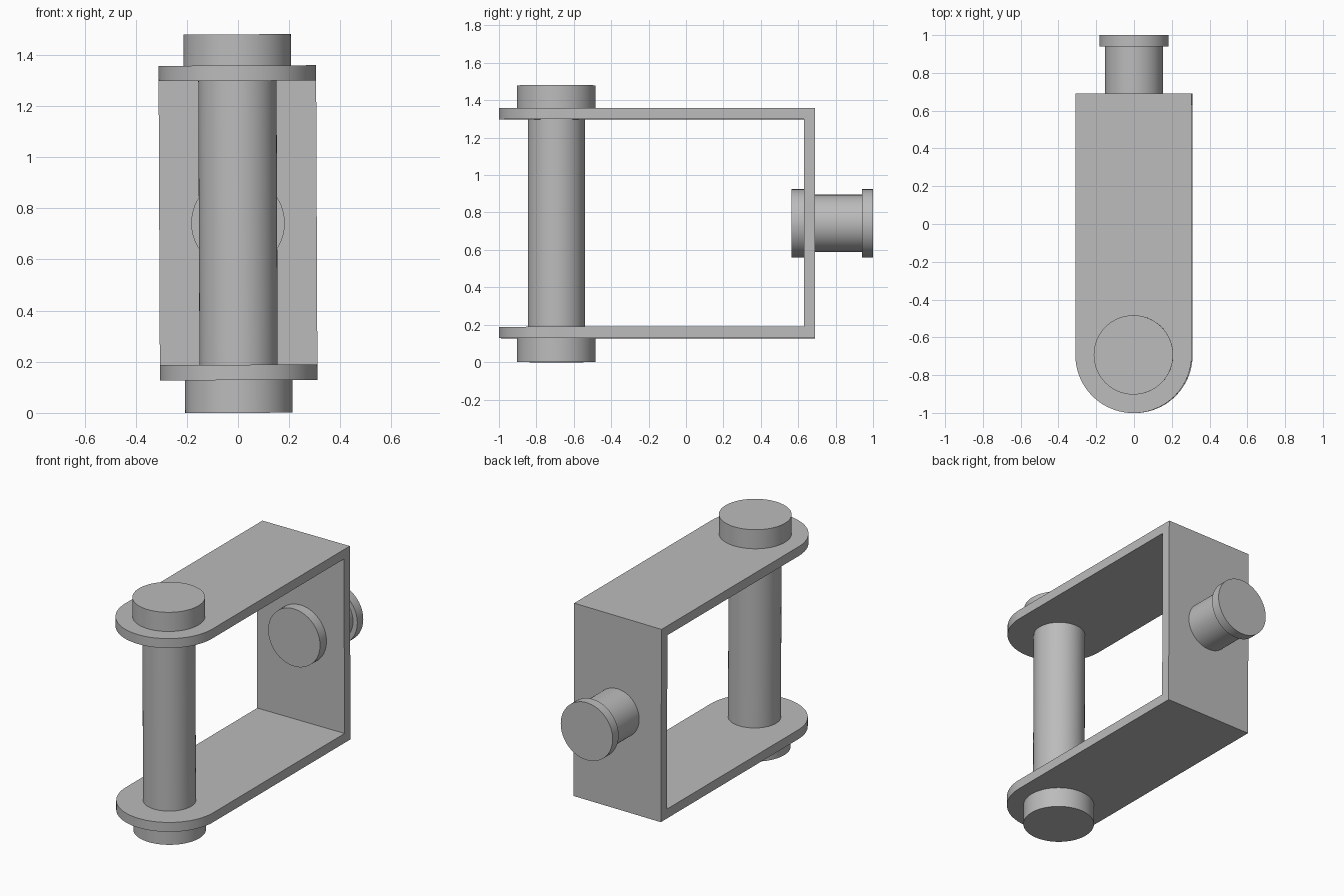
import bpy
import bmesh
from math import pi, cos, sin, radians
from mathutils import Matrix, Vector

cube = bpy.data.objects.get("Cube")
if cube:
    bpy.data.objects.remove(cube, do_unlink=True)

MID_Z = 0.742          # height of the swivel axis
PIN_Y = -0.693         # centre of the pin and of the rounded strap ends
HALF_W = 0.308         # half width of the strap

steel = bpy.data.materials.new("grey_steel")
steel.use_nodes = True
GREY = (0.5, 0.5, 0.5, 1)
steel.diffuse_color = GREY
steel.node_tree.nodes["Principled BSDF"].inputs["Base Color"].default_value = GREY


def prism(name, outline, offset):
    """Solid made by sweeping a closed outline along an offset."""
    bm = bmesh.new()
    face = bm.faces.new([bm.verts.new(p) for p in outline])
    swept = bmesh.ops.extrude_face_region(bm, geom=[face], use_keep_orig=True)
    verts = [g for g in swept["geom"] if isinstance(g, bmesh.types.BMVert)]
    bmesh.ops.translate(bm, verts=verts, vec=offset)
    bmesh.ops.recalc_face_normals(bm, faces=bm.faces)
    mesh = bpy.data.meshes.new(name)
    bm.to_mesh(mesh)
    bm.free()
    obj = bpy.data.objects.new(name, mesh)
    bpy.context.collection.objects.link(obj)
    mesh.materials.append(steel)
    return obj


def cylinder(name, radius, start, end):
    """Round bar between two points."""
    start, end = Vector(start), Vector(end)
    axis = end - start
    turn = axis.to_track_quat('Z', 'Y')
    ring = [start + turn @ Vector((radius * cos(a), radius * sin(a), 0))
            for a in (2 * pi * i / 64 for i in range(64))]
    return prism(name, ring, axis)


# U-shaped strap, with its open ends rounded by a capsule-shaped cutter
LOW, HIGH, THICK, BACK = 0.128, 1.358, 0.06, 0.69
profile = [(-1.2, LOW), (BACK, LOW), (BACK, HIGH), (-1.2, HIGH),
           (-1.2, HIGH - THICK), (BACK - THICK, HIGH - THICK),
           (BACK - THICK, LOW + THICK), (-1.2, LOW + THICK)]
strap = prism("yoke_strap", [(-0.5, y, z) for y, z in profile], (1, 0, 0))
arc = [(HALF_W * cos(a), PIN_Y + HALF_W * sin(a), -0.5)
       for a in (pi + pi * i / 40 for i in range(41))]
cutter = prism("strap_cutter", arc + [(HALF_W, 1, -0.5), (-HALF_W, 1, -0.5)], (0, 0, 3))
cutter.hide_render = True
trim = strap.modifiers.new("round_ends", 'BOOLEAN')
trim.operation, trim.solver, trim.object = 'INTERSECT', 'EXACT', cutter
bpy.context.view_layer.objects.active = strap
bpy.ops.object.modifier_apply(modifier=trim.name)
bpy.data.objects.remove(cutter, do_unlink=True)

parts = [
    strap,
    # Vertical pin with a cap on each end
    cylinder("pin_shaft", 0.153, (0, PIN_Y, LOW), (0, PIN_Y, HIGH)),
    cylinder("pin_bottom_cap", 0.21, (0, PIN_Y, 0), (0, PIN_Y, LOW)),
    cylinder("pin_top_cap", 0.21, (0, PIN_Y, HIGH), (0, PIN_Y, 1.48)),
    # Swivel stud through the back wall
    cylinder("stud_shaft", 0.153, (0, 0.63, MID_Z), (0, 0.94, MID_Z)),
    cylinder("stud_inner_head", 0.183, (0, 0.565, MID_Z), (0, 0.63, MID_Z)),
    cylinder("stud_outer_head", 0.183, (0, 0.94, MID_Z), (0, 1.0, MID_Z)),
]

# Very slight lean of the whole assembly, then smooth the round sides
pivot = Matrix.Translation((0, 0, MID_Z))
lean = pivot @ Matrix.Rotation(radians(-0.25), 4, 'Y') @ pivot.inverted()
bpy.ops.object.select_all(action='DESELECT')
for part in parts:
    part.data.transform(lean)
    part.select_set(True)
bpy.ops.object.shade_smooth_by_angle(angle=radians(30))
